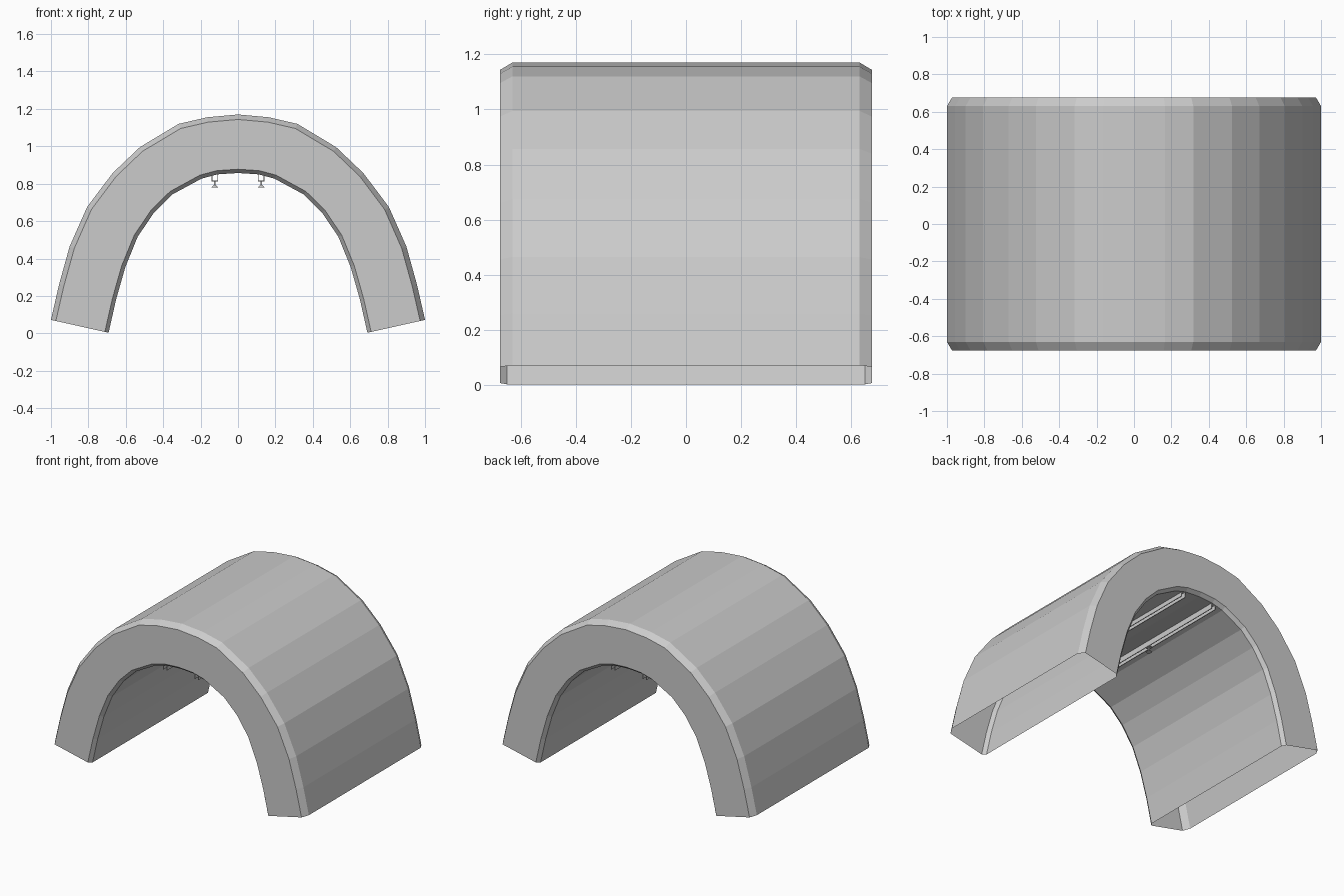
import bpy, bmesh
from mathutils import Vector

if "Cube" in bpy.data.objects:
    bpy.data.objects.remove(bpy.data.objects["Cube"])

# Half profiles (x, z) from crown to foot
OUTER = [(0, 1.17), (.165, 1.155), (.317, 1.12), (.525, .995), (.67, .857),
         (.807, .675), (.9, .465), (.957, .26), (1.0, .072)]
INNER = [(0, .857), (.11, .85), (.195, .827), (.352, .742), (.45, .645),
         (.537, .515), (.602, .355), (.652, .18), (.692, .003)]
# Wall section: (blend from outer to inner, y), bevelled at each rim
SECTION = [(0, -.63), (.085, -.675), (.935, -.675), (1, -.65),
           (1, .65), (.935, .675), (.085, .675), (0, .63)]


def finish(bm, name):
    bmesh.ops.recalc_face_normals(bm, faces=bm.faces)
    me = bpy.data.meshes.new(name)
    bm.to_mesh(me)
    bm.free()
    ob = bpy.data.objects.new(name, me)
    bpy.context.collection.objects.link(ob)
    return ob


def full(half):
    return [Vector((-x, z)) for x, z in half[:0:-1]] + [Vector(p) for p in half]


# Hollow arch shell, open underneath at both feet
bm = bmesh.new()
rings = []
for o, i in zip(full(OUTER), full(INNER)):
    ring = []
    for t, y in SECTION:
        p = o.lerp(i, t)
        ring.append(bm.verts.new((p.x, y, p.y)))
    rings.append(ring)
n = len(SECTION)
for a, b in zip(rings, rings[1:]):
    for k in range(n):
        bm.faces.new((a[k], a[(k + 1) % n], b[(k + 1) % n], b[k]))
finish(bm, "arch_shell")


def boxes(name, specs):
    bm = bmesh.new()
    for center, size in specs:
        vs = bmesh.ops.create_cube(bm, size=1)["verts"]
        bmesh.ops.scale(bm, vec=size, verts=vs)
        bmesh.ops.translate(bm, vec=center, verts=vs)
    return finish(bm, name)


for side, x in (("left", -.125), ("right", .125)):
    # Ceiling rail: a slim channel running the length of the tunnel
    boxes(side + "_ceiling_rail", [((x - .014, 0, .832), (.005, 1.29, .04)),
                                   ((x + .014, 0, .832), (.005, 1.29, .04))])
    # Hanger in the middle of the rail, with a flared foot
    boxes(side + "_hanger_bar", [((x, 0, .814), (.036, .036, .006)),
                                 ((x, 0, .8), (.009, .009, .03))])
    bpy.ops.mesh.primitive_cone_add(vertices=8, radius1=.02, radius2=.006,
                                    depth=.014, location=(x, 0, .786))
    bpy.context.object.name = side + "_hanger_foot"
